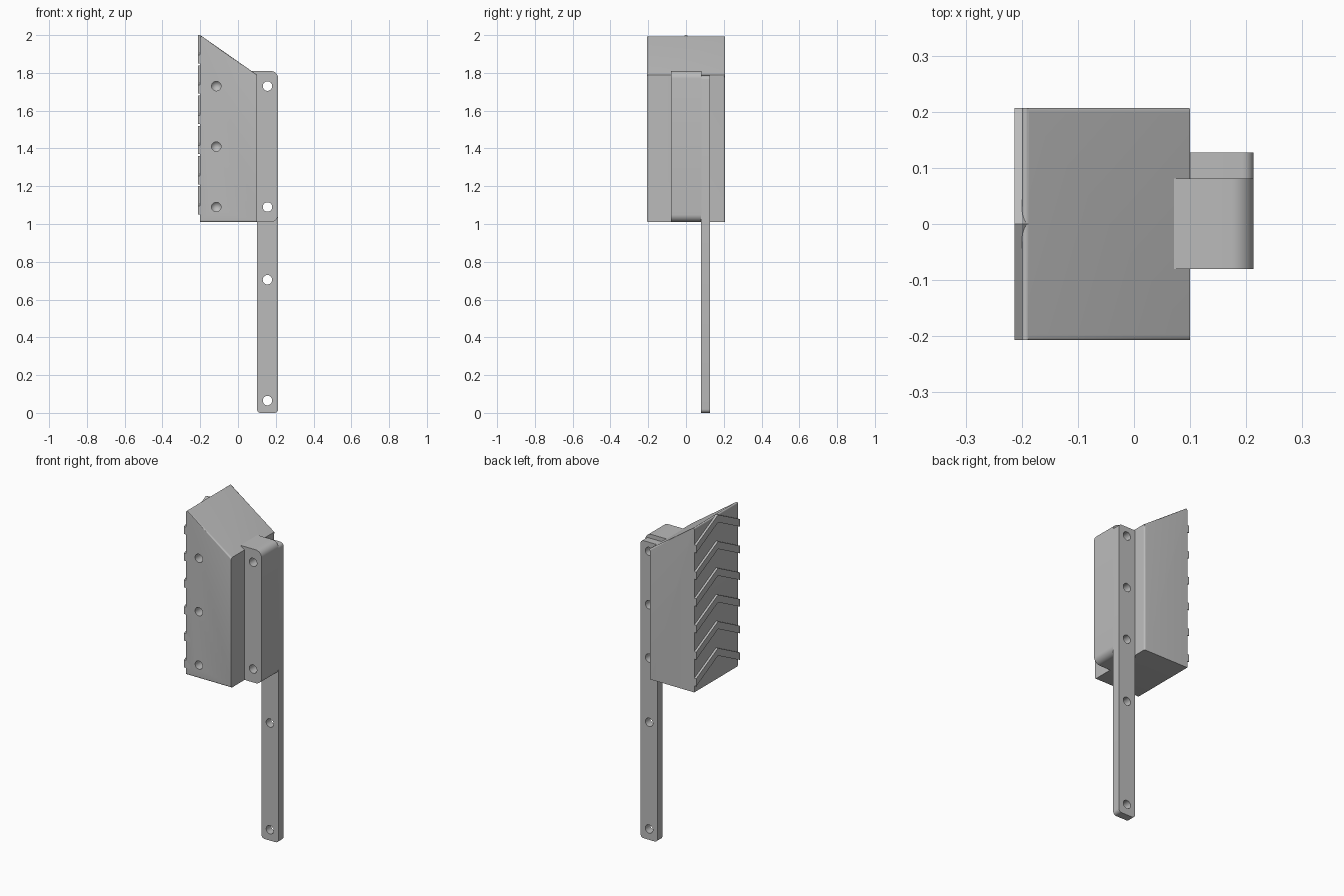
import bpy, bmesh, math
from mathutils import Matrix, Vector

cube = bpy.data.objects.get("Cube")
if cube:
    bpy.data.objects.remove(cube, do_unlink=True)

grey = bpy.data.materials.new("plain grey")
grey.use_nodes = True
grey.diffuse_color = (0.5, 0.5, 0.5, 1)
grey.node_tree.nodes["Principled BSDF"].inputs["Base Color"].default_value = (0.5, 0.5, 0.5, 1)


def finish(bm, name):
    bmesh.ops.recalc_face_normals(bm, faces=bm.faces)
    mesh = bpy.data.meshes.new(name)
    bm.to_mesh(mesh)
    bm.free()
    mesh.materials.append(grey)
    obj = bpy.data.objects.new(name, mesh)
    bpy.context.collection.objects.link(obj)
    return obj


def round_edges(bm, rule, radius, segments=6):
    """Round every edge whose midpoint and direction satisfy the rule."""
    picked = []
    for e in bm.edges:
        a, b = e.verts[0].co, e.verts[1].co
        if rule((a + b) / 2, (b - a).normalized()):
            picked.append(e)
    bmesh.ops.bevel(bm, geom=picked, offset=radius, segments=segments,
                    profile=0.5, affect='EDGES')


def prism(profile, y0, y1):
    """Extrude an x-z profile from y0 to y1."""
    bm = bmesh.new()
    face = bm.faces.new([bm.verts.new((x, y0, z)) for x, z in profile])
    ext = bmesh.ops.extrude_face_region(bm, geom=[face])
    moved = [g for g in ext["geom"] if isinstance(g, bmesh.types.BMVert)]
    bmesh.ops.translate(bm, verts=moved, vec=(0, y1 - y0, 0))
    return bm


def rect(x0, x1, z0, z1):
    return [(x0, z0), (x1, z0), (x1, z1), (x0, z1)]


def drill(obj, spots, y0, y1, tip=0.0):
    """Cut holes along y; a tip gives a blind hole a conical bottom."""
    bm = bmesh.new()
    turn = Matrix.Rotation(-math.pi / 2, 4, 'X')
    for x, z in spots:
        place = Matrix.Translation((x, (y0 + y1) / 2, z)) @ turn
        made = bmesh.ops.create_cone(bm, cap_ends=True, segments=32, radius1=0.025,
                                     radius2=0.025, depth=y1 - y0, matrix=place)
        if tip:
            ends = [v for v in made["verts"] if v.co.y > (y0 + y1) / 2]
            cap = [f for f in bm.faces if all(v in ends for v in f.verts)]
            centre = bmesh.ops.poke(bm, faces=cap)["verts"]
            centre[0].co.y += tip
    cutter = finish(bm, "hole_cutter")
    cutter.hide_render = True
    mod = obj.modifiers.new("holes", 'BOOLEAN')
    mod.operation, mod.solver, mod.object = 'DIFFERENCE', 'EXACT', cutter
    bpy.context.view_layer.objects.active = obj
    bpy.ops.object.modifier_apply(modifier=mod.name)
    bpy.data.objects.remove(cutter, do_unlink=True)


HOLE_Z = (1.73, 1.41, 1.09)
X_RIB, X_FACE, X_STEP, X_END = -0.213, -0.2, 0.1, 0.213
HALF, BASE, SLOPE = 0.207, 1.01, 0.7

# Wedge-topped main body with softened long edges
bm = prism([(X_FACE, BASE), (X_STEP, BASE), (X_STEP, 1.79), (X_FACE, 2.0)], -HALF, HALF)
round_edges(bm, lambda m, d: abs(d.y) > 0.9 and m.x < 0 and m.z > 1.9, 0.016)
round_edges(bm, lambda m, d: abs(m.y) > 0.2 and d.x ** 2 > 0.5 and abs(m.x) < 0.1
            and (m.z > 1.5 or m.y < 0), 0.01)
round_edges(bm, lambda m, d: abs(d.z) > 0.95 and m.x > 0.09 and m.y > 0.2, 0.01)
body = finish(bm, "main_body")
drill(body, [(-0.115, z) for z in HOLE_Z], -0.25, -0.13, 0.03)

# Rounded spacer block between body and bar
bm = prism(rect(0.07, X_END, BASE, 1.81), -0.08, 0.081)
round_edges(bm, lambda m, d: abs(d.y) > 0.9 and m.x > 0.2, 0.04, 8)
spacer = finish(bm, "spacer_block")
drill(spacer, [(0.156, HOLE_Z[0]), (0.156, HOLE_Z[2])], -0.2, 0.2)

# Long mounting bar
bm = prism(rect(X_STEP, X_END, 0, 1.785), 0.08, 0.127)
round_edges(bm, lambda m, d: abs(d.y) > 0.9 and (m.z < 1 or m.x > 0.2), 0.02)
bar = finish(bm, "mounting_bar")
drill(bar, [(0.156, z) for z in HOLE_Z + (0.705, 0.065)], 0, 0.2)

# Chevron ribs across the narrow face
RISE, THICK, INSET = 0.105, 0.045, 0.03
ribs = []
for i in range(6):
    bm = bmesh.new()
    rings = []
    for y, up in ((-HALF, 0), (0, RISE), (HALF, 0)):
        low = 1.05 + 0.16 * i + up
        top = low + THICK
        ring = [(X_RIB, low), (X_FACE + INSET, low), (X_FACE + INSET, top - SLOPE * INSET),
                (X_FACE, top), (X_RIB, top)]
        rings.append([bm.verts.new((x, y, z)) for x, z in ring])
    for a, b in zip(rings, rings[1:]):
        for k in range(len(a)):
            n = (k + 1) % len(a)
            bm.faces.new((a[k], a[n], b[n], b[k]))
    bm.faces.new(rings[0])
    bm.faces.new(rings[-1])
    ribs.append(finish(bm, f"chevron_rib_{i + 1}"))

# Smooth the rounded edges, keep the rest crisp
bpy.ops.object.select_all(action='DESELECT')
for obj in (body, spacer, bar):
    obj.select_set(True)
bpy.context.view_layer.objects.active = body
bpy.ops.object.shade_smooth_by_angle(angle=math.radians(30))
